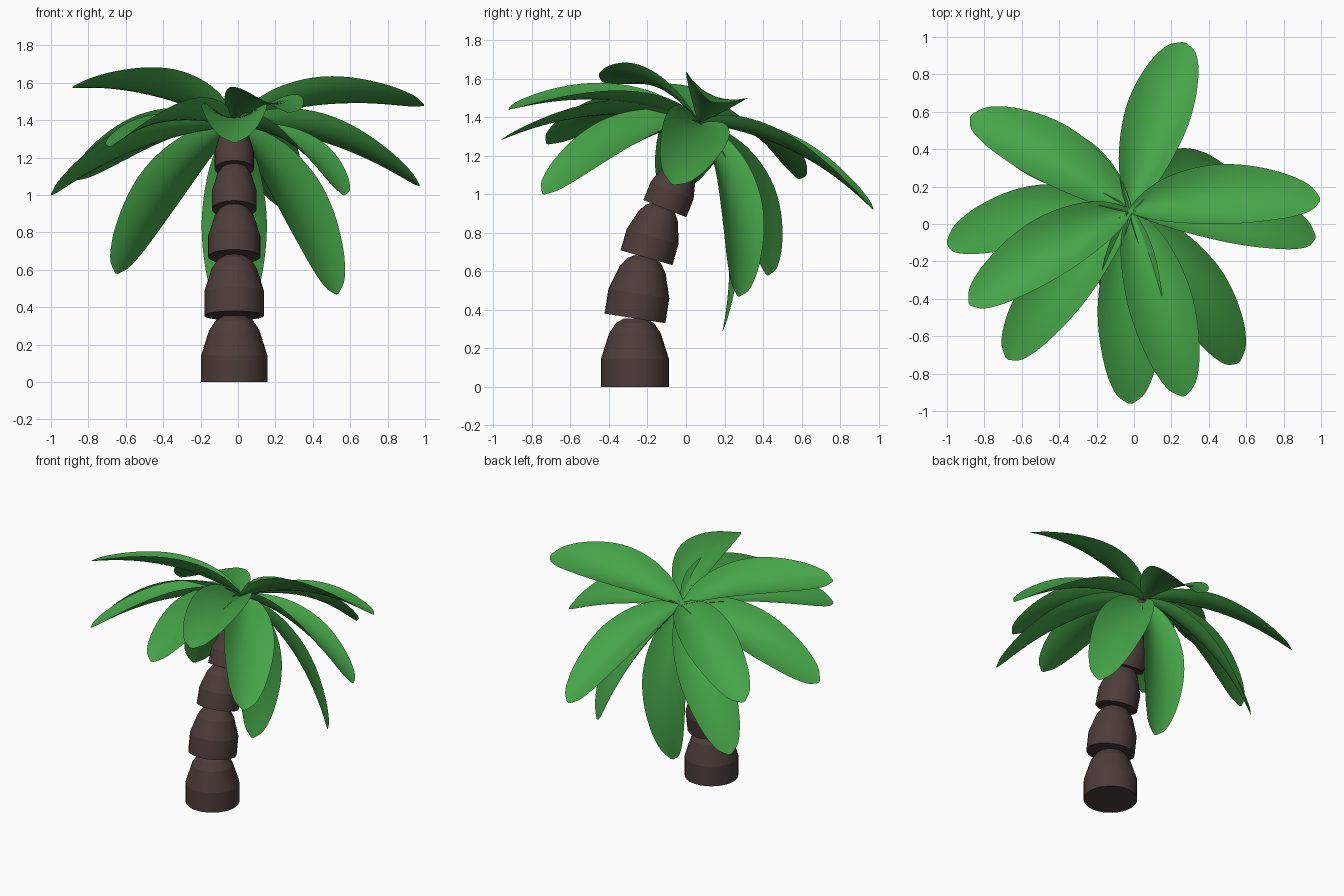
import bpy, math
from mathutils import Vector, Matrix

if "Cube" in bpy.data.objects:
    bpy.data.objects.remove(bpy.data.objects["Cube"])


def material(name, rgb):
    m = bpy.data.materials.new(name)
    m.diffuse_color = (*rgb, 1)
    m.use_nodes = True
    m.node_tree.nodes["Principled BSDF"].inputs["Base Color"].default_value = m.diffuse_color
    return m


BARK = material("bark", (0.073, 0.046, 0.041))
GREEN = material("leaf_green", (0.06, 0.375, 0.065))


def make(name, verts, faces, mat, angle):
    me = bpy.data.meshes.new(name)
    me.from_pydata(verts, [], faces)
    me.materials.append(mat)
    ob = bpy.data.objects.new(name, me)
    bpy.context.collection.objects.link(ob)
    bpy.ops.object.select_all(action='DESELECT')
    ob.select_set(True)
    bpy.context.view_layer.objects.active = ob
    bpy.ops.object.shade_smooth_by_angle(angle=math.radians(angle))
    return ob


# Trunk: a stack of leaning domed segments (y, z, radius, height, lean)
SIDES = 32
PROFILE = [(1, 0), (1, 0.4), (0.76, 0.78), (0.56, 0.93), (0.32, 1)]


def trunk_segment(i, y, z, r, h, lean):
    m = Matrix.Translation((-0.02, y, z)) @ Matrix.Rotation(-math.radians(lean), 4, 'X')
    verts, faces = [], []
    for pr, pz in PROFILE:
        for k in range(SIDES):
            a = 2 * math.pi * k / SIDES
            verts.append(m @ Vector((r * pr * math.cos(a), r * pr * math.sin(a), h * pz)))
    for j in range(len(PROFILE) - 1):
        for k in range(SIDES):
            n = (k + 1) % SIDES
            faces.append((j * SIDES + k, j * SIDES + n, (j + 1) * SIDES + n, (j + 1) * SIDES + k))
    faces.append(tuple(reversed(range(SIDES))))
    faces.append(tuple(range((len(PROFILE) - 1) * SIDES, len(PROFILE) * SIDES)))
    make(f"trunk_segment_{i}", verts, faces, BARK, 14)


SEGMENTS = [(-0.265, 0, 0.177, 0.355, 0), (-0.265, 0.355, 0.16, 0.325, 9),
            (-0.205, 0.67, 0.14, 0.285, 16), (-0.11, 0.925, 0.12, 0.255, 22),
            (-0.025, 1.14, 0.105, 0.245, 25)]
for i, s in enumerate(SEGMENTS):
    trunk_segment(i + 1, *s)

# Fronds: leaves arching from the crown to each tip, troughed at the base, flat at the tip
CROWN = Vector((-0.02, 0.07, 1.37))
AXIS = Vector((0, math.sin(math.radians(23)), math.cos(math.radians(23))))
WIDTHS = [(0, 0.015), (0.1, 0.08), (0.25, 0.138), (0.45, 0.172), (0.62, 0.168),
          (0.8, 0.135), (0.9, 0.1), (0.96, 0.064), (1, 0.01)]
ROWS, COLS = 28, 10


def half_width(t):
    # smooth interpolation through the width table
    n = len(WIDTHS)
    i = max(k for k in range(n - 1) if WIDTHS[k][0] <= t)

    def slope(k):
        a, b = WIDTHS[max(k - 1, 0)], WIDTHS[min(k + 1, n - 1)]
        return (b[1] - a[1]) / (b[0] - a[0])
    (t0, w0), (t1, w1) = WIDTHS[i], WIDTHS[i + 1]
    d = t1 - t0
    s = (t - t0) / d
    return ((2 * s**3 - 3 * s**2 + 1) * w0 + (s**3 - 2 * s**2 + s) * d * slope(i)
            + (3 * s**2 - 2 * s**3) * w1 + (s**3 - s**2) * d * slope(i + 1))


def frond(name, tip, arch):
    tip = Vector(tip)
    chord = tip - CROWN
    d = chord.normalized()
    lift = (AXIS - d * AXIS.dot(d)).normalized()
    ctrl = CROWN + chord * 0.5 + lift * arch
    side = AXIS.cross(d).normalized()
    verts, faces = [], []
    for j in range(ROWS + 1):
        t = math.sin(j / ROWS * math.pi / 2)
        p = CROWN * (1 - t)**2 + ctrl * 2 * t * (1 - t) + tip * t * t
        tangent = ((ctrl - CROWN) * (1 - t) + (tip - ctrl) * t).normalized()
        up = tangent.cross(side)
        w = half_width(t)
        trough = 0.65 - 0.5 * t
        for k in range(COLS + 1):
            u = 2 * k / COLS - 1
            verts.append(p + side * (w * u) + up * (trough * w * u * u))
    for j in range(ROWS):
        for k in range(COLS):
            a = j * (COLS + 1) + k
            faces.append((a, a + COLS + 1, a + COLS + 2, a + 1))
    make(name, verts, faces, GREEN, 60)


UPPER = [(0.995, 0.13, 1.48), (0.27, 0.97, 0.92), (-0.87, 0.58, 1.08),
         (-0.88, -0.43, 1.58), (0.27, -0.92, 1.44)]
LOWER = [(0.97, -0.07, 1.05), (0.53, 0.27, 0.47), (-0.02, 0.19, 0.29), (-0.65, 0.42, 0.58),
         (-1.0, -0.10, 1.0), (-0.68, -0.72, 1.26), (-0.02, -0.96, 1.28), (0.56, -0.74, 1.0)]
for i, t in enumerate(UPPER):
    frond(f"upper_frond_{i + 1}", t, 0.17)
for i, t in enumerate(LOWER):
    frond(f"lower_frond_{i + 1}", t, 0.17)
